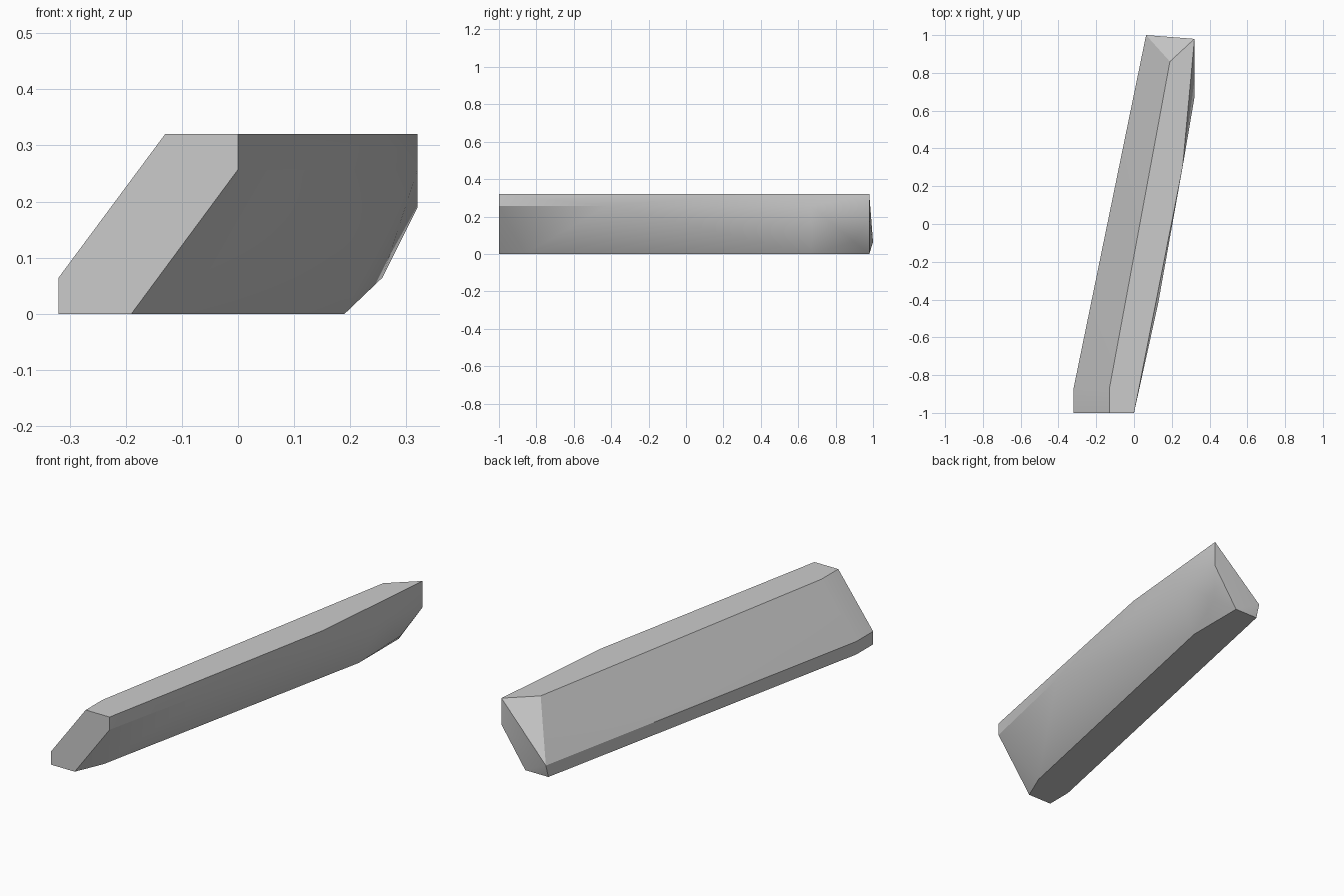
import bpy, bmesh, math

cube = bpy.data.objects.get("Cube")
if cube:
    bpy.data.objects.remove(cube, do_unlink=True)

# One plain grey material
grey = bpy.data.materials.new("plain_grey")
grey.use_nodes = True
colour = (0.6, 0.6, 0.6, 1)
grey.diffuse_color = colour
grey.node_tree.nodes["Principled BSDF"].inputs["Base Color"].default_value = colour

# Outlines of the slanted, bevelled slab
front_end = [(-.32, -1, 0), (-.32, -1, .064), (-.13, -1, .32),
             (0, -1, .32), (0, -1, .257), (-.19, -1, 0)]
back_end = [(.32, .98, .32), (.32, .98, .19), (.19, .98, 0),
            (.064, .98, 0), (.064, 1, .064)]
left_side = [(-.32, -.87, 0), (-.32, -.87, .064), (-.13, -.87, .32), (.19, .86, .32)]
bulged_side = [(.257, .3, .32), (.128, -.42, .257), (.32, .67, .257),
               (.257, .9, .064), (.19, .67, 0), (-.13, -.86, 0)]

# Skin the outlines into one solid
bm = bmesh.new()
for point in front_end + back_end + left_side + bulged_side:
    bm.verts.new(point)
hull = bmesh.ops.convex_hull(bm, input=bm.verts)
loose = [v for v in bm.verts if not v.link_faces]
bmesh.ops.delete(bm, geom=loose, context='VERTS')
bmesh.ops.dissolve_limit(bm, angle_limit=math.radians(1), verts=bm.verts, edges=bm.edges)
bmesh.ops.recalc_face_normals(bm, faces=bm.faces)

mesh = bpy.data.meshes.new("slanted_slab")
bm.to_mesh(mesh)
bm.free()
mesh.materials.append(grey)
slab = bpy.data.objects.new("slanted_slab", mesh)
bpy.context.collection.objects.link(slab)

# Soft shading on the bulged side, crisp edges elsewhere
bpy.context.view_layer.objects.active = slab
slab.select_set(True)
bpy.ops.object.shade_smooth_by_angle(angle=math.radians(30))
